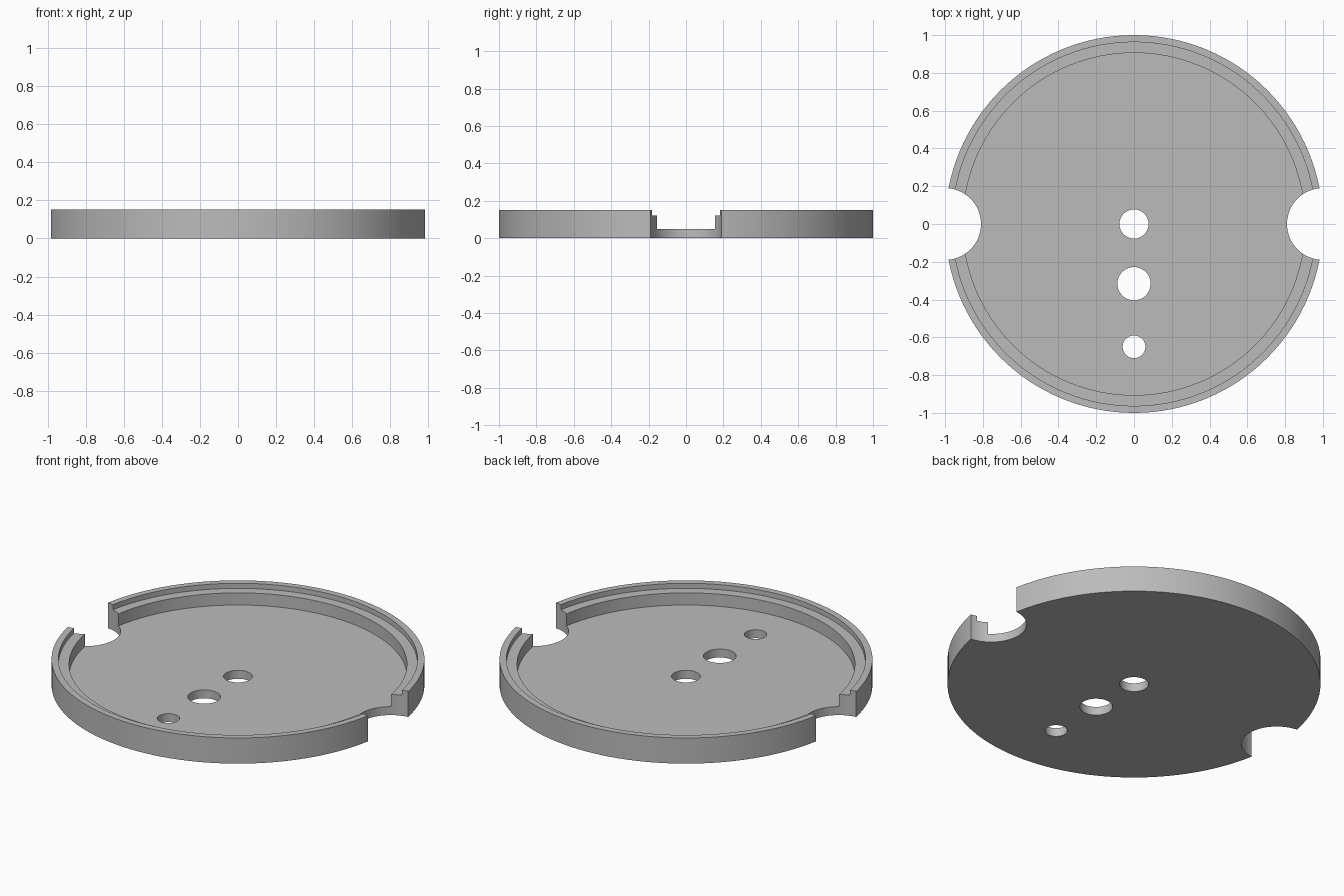
import bpy, bmesh, math

if "Cube" in bpy.data.objects:
    bpy.data.objects.remove(bpy.data.objects["Cube"])

grey = bpy.data.materials.new("plain grey")
grey.diffuse_color = (0.5, 0.5, 0.5, 1)
grey.use_nodes = True
grey.node_tree.nodes["Principled BSDF"].inputs["Base Color"].default_value = grey.diffuse_color

SEGMENTS = 128


def add_cutter(name, x, y, radius):
    """Vertical cylinder used to drill through the tray."""
    bpy.ops.mesh.primitive_cylinder_add(vertices=64, radius=radius, depth=0.6, location=(x, y, 0.05))
    ob = bpy.context.object
    ob.name = name
    ob.hide_render = True
    ob.data.materials.append(grey)
    return ob


# Round tray: lathe the stepped rim profile, then cap floor and underside
profile = [(1.0, 0.0), (1.0, 0.152), (0.963, 0.152), (0.963, 0.122), (0.906, 0.122), (0.906, 0.05)]
bm = bmesh.new()
rings = []
for r, z in profile:
    rings.append([bm.verts.new((r * math.cos(a), r * math.sin(a), z))
                  for a in (2 * math.pi * i / SEGMENTS for i in range(SEGMENTS))])
for low, high in zip(rings, rings[1:]):
    for i in range(SEGMENTS):
        j = (i + 1) % SEGMENTS
        bm.faces.new((low[i], low[j], high[j], high[i]))
bm.faces.new(rings[-1])
bm.faces.new(rings[0][::-1])
bmesh.ops.recalc_face_normals(bm, faces=bm.faces)
mesh = bpy.data.meshes.new("tray")
bm.to_mesh(mesh)
bm.free()
mesh.materials.append(grey)
tray = bpy.data.objects.new("tray", mesh)
bpy.context.collection.objects.link(tray)

# Side notches and the row of three holes
cutters = [add_cutter("notch_cutter", side, 0, 0.19) for side in (-1, 1)]
for y, radius in ((0, 0.077), (-0.316, 0.088), (-0.65, 0.06)):
    cutters.append(add_cutter("hole_cutter", 0, y, radius))

bpy.ops.object.select_all(action='DESELECT')
bpy.context.view_layer.objects.active = tray
tray.select_set(True)
for cutter in cutters:
    mod = tray.modifiers.new("cut", 'BOOLEAN')
    mod.operation = 'DIFFERENCE'
    mod.solver = 'EXACT'
    mod.object = cutter
    bpy.ops.object.modifier_apply(modifier=mod.name)
for cutter in cutters:
    bpy.data.objects.remove(cutter, do_unlink=True)

bpy.ops.object.shade_smooth_by_angle(angle=math.radians(30))
